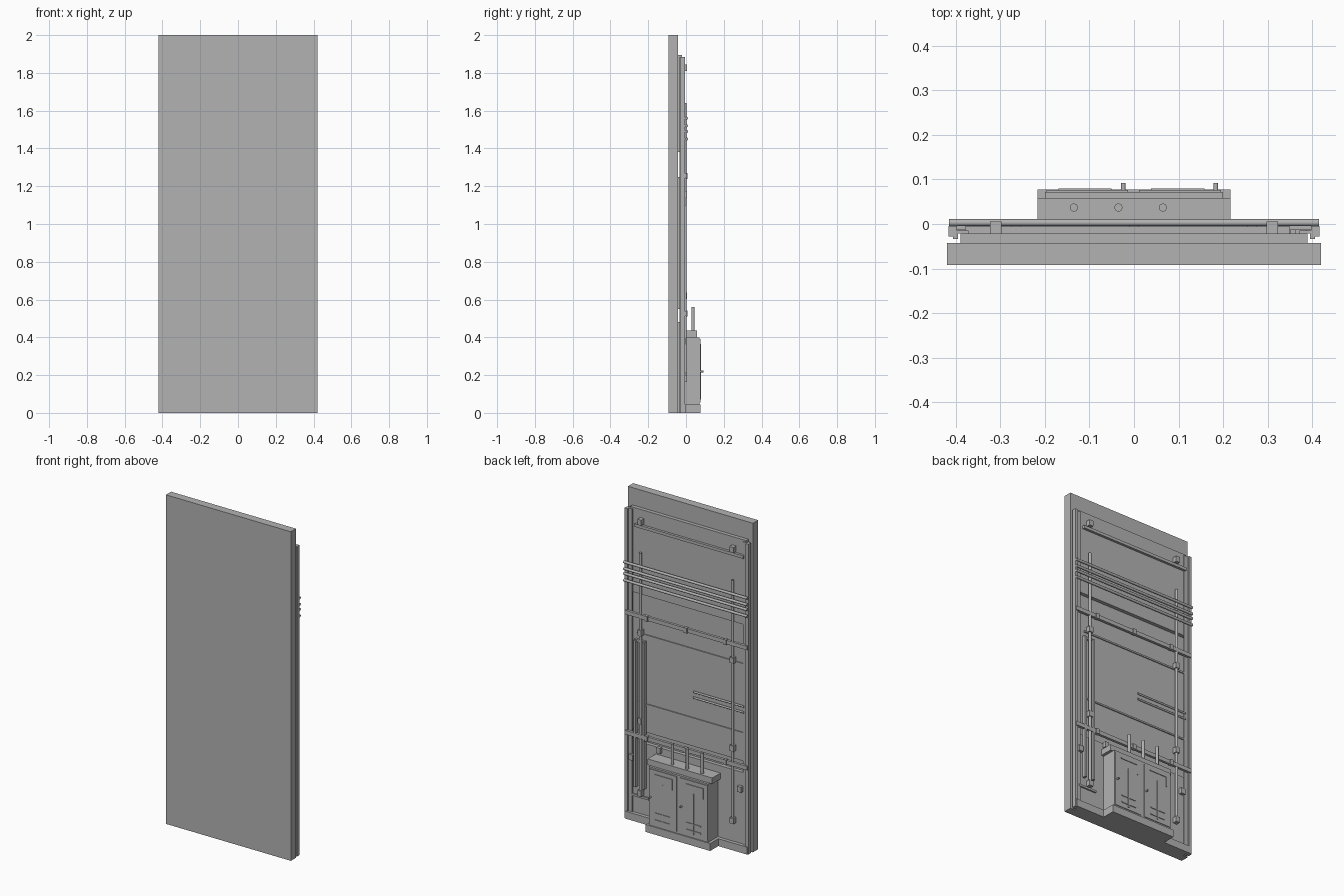
import bpy, bmesh, math
from mathutils import Matrix

grey = bpy.data.materials.new("plain_grey")
grey.diffuse_color = (0.45, 0.45, 0.45, 1)


def finish(name, bm):
    me = bpy.data.meshes.new(name)
    bm.to_mesh(me)
    bm.free()
    me.materials.append(grey)
    ob = bpy.data.objects.new(name, me)
    bpy.context.collection.objects.link(ob)
    return ob


def box(name, x, y, z):
    """Box from (min, max) ranges on each axis."""
    bm = bmesh.new()
    size = [r[1] - r[0] for r in (x, y, z)]
    mid = [(r[0] + r[1]) / 2 for r in (x, y, z)]
    bmesh.ops.create_cube(bm, size=1, matrix=Matrix.Translation(mid) @ Matrix.Diagonal((*size, 1)))
    return finish(name, bm)


def rod(name, centre, length, radius, axis="z", sides=16):
    bm = bmesh.new()
    turn = {"z": Matrix(), "x": Matrix.Rotation(math.pi / 2, 4, "Y"),
            "y": Matrix.Rotation(math.pi / 2, 4, "X")}[axis]
    bmesh.ops.create_cone(bm, cap_ends=True, segments=sides, radius1=radius, radius2=radius,
                          depth=length, matrix=Matrix.Translation(centre) @ turn)
    for f in bm.faces:
        f.smooth = len(f.verts) == 4
    for e in bm.edges:
        e.smooth = all(len(f.verts) == 4 for f in e.link_faces)
    return finish(name, bm)


# Front slab
box("wall_slab", (-0.42, 0.42), (-0.0925, -0.043), (0, 2))

# Backing sheets with open gaps between them
for i, z in enumerate(((0, 0.48), (0.55, 1.25), (1.38, 1.895))):
    box(f"backing_sheet_{i}", (-0.39, 0.39), (-0.043, -0.021), z)

# Side channels: web and wider flange
for s in (-1, 1):
    box("channel_web", sorted((s * 0.395, s * 0.407)), (-0.034, -0.02), (0, 1.885))
    box("channel_flange", sorted((s * 0.398, s * 0.416)), (-0.028, -0.005), (0, 1.885))
    box("channel_lip", sorted((s * 0.372, s * 0.398)), (-0.021, -0.015), (0, 1.885))

# Floor track
box("floor_track", (-0.41, 0.41), (-0.021, 0.0), (0, 0.045))

# Upper shelf rail
box("upper_rail", (-0.38, 0.35), (-0.021, -0.006), (1.787, 1.805))

# Horizontal pipe bundle
for z in (1.56, 1.52, 1.49, 1.45):
    rod("cross_pipe", (0, 0.003, z), 0.83, 0.008, "x")

# Cross rails with brackets
for z in (1.255, 0.525):
    box("cross_rail", (-0.412, 0.412), (-0.014, 0.002), (z - 0.012, z + 0.012))
    for x in (-0.265, 0, 0.265):
        box("rail_bracket", (x - 0.01, x + 0.01), (-0.012, 0.008), (z - 0.016, z + 0.016))

# Thin battens on the backing
for z in (1.14, 0.72):
    box("batten", (-0.385, 0.34), (-0.021, -0.015), (z - 0.005, z + 0.005))
for z in (0.885, 0.85):
    rod("short_pipe", (-0.21, -0.014, z), 0.34, 0.006, "x", 10)
box("low_batten", (0.26, 0.38), (-0.021, -0.012), (0.145, 0.158))

# Vertical pipes with clamp blocks
for x in (-0.31, 0.31):
    rod("riser_pipe", (x, -0.006, 0.91), 1.46, 0.008)
    for z in (0.18, 0.62, 1.155, 1.828):
        box("pipe_clamp", (x - 0.013, x + 0.013), (-0.021, 0.006), (z - 0.017, z + 0.017))

# Cable tray beside one riser
for x in (0.288, 0.345):
    box("tray_strip", (x - 0.007, x + 0.007), (-0.021, 0.003), (0.21, 1.1))
box("tray_cap", (0.281, 0.352), (-0.021, -0.008), (1.09, 1.105))

# Small switch boxes
for x, z in ((0.19, 0.47), (-0.355, 0.38), (0.375, 0.38)):
    box("switch_box", (x - 0.014, x + 0.014), (-0.021, -0.002), (z - 0.017, z + 0.017))

# Cabinet: plinth, body, lid
box("cabinet_plinth", (-0.217, 0.217), (-0.021, 0.078), (0, 0.045))
box("cabinet_body", (-0.2, 0.2), (-0.021, 0.072), (0.045, 0.4))
box("cabinet_lid", (-0.217, 0.217), (-0.021, 0.058), (0.4, 0.436))

# Cabinet outlet pipes
for x in (-0.135, -0.035, 0.065):
    rod("outlet_pipe", (x, 0.037, 0.495), 0.13, 0.009)

# Cabinet doors with raised trim and handle
for c in (-0.105, 0.103):
    box("door", (c - 0.092, c + 0.092), (0.072, 0.076), (0.055, 0.39))
    for x, z in (((-0.003, 0.003), (0.07, 0.315)), ((-0.065, 0.055), (0.36, 0.366)),
                 ((-0.065, -0.059), (0.30, 0.366)), ((-0.05, 0.05), (0.127, 0.133)),
                 ((-0.05, 0.05), (0.085, 0.091))):
        box("door_trim", (c + x[0], c + x[1]), (0.076, 0.08), z)
    rod("door_handle", (c + 0.081, 0.084, 0.22), 0.017, 0.005, "y")
